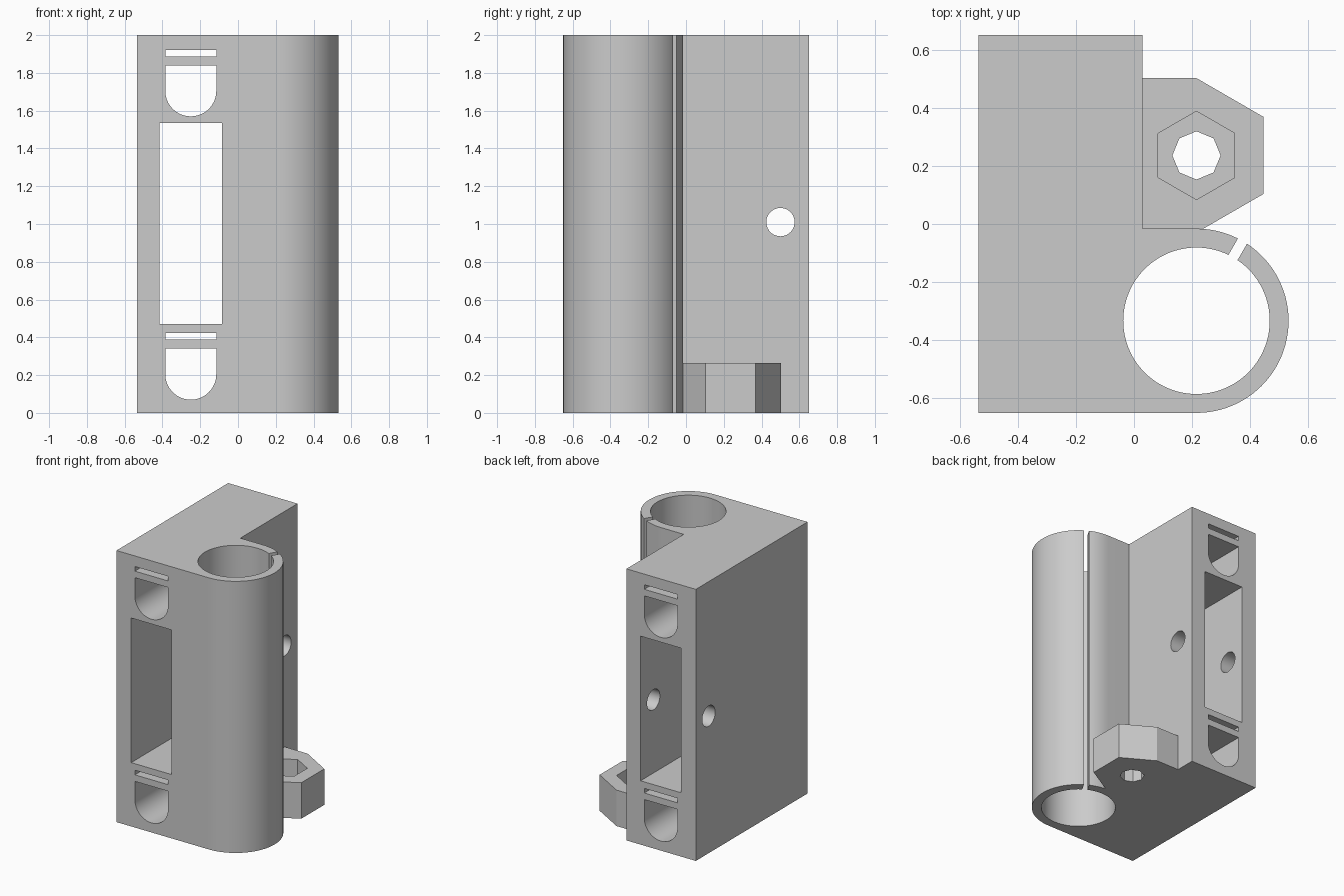
import bpy, bmesh, math

cube = bpy.data.objects.get("Cube")
if cube:
    bpy.data.objects.remove(cube, do_unlink=True)

# Single grey plastic
GREY = (0.6, 0.6, 0.6, 1.0)
plastic = bpy.data.materials.new("grey plastic")
plastic.use_nodes = True
plastic.diffuse_color = GREY
plastic.node_tree.nodes["Principled BSDF"].inputs["Base Color"].default_value = GREY


def arc(cx, cy, r, start, end, n):
    """n + 1 points along an arc, angles in degrees."""
    angles = [math.radians(start + (end - start) * i / n) for i in range(n + 1)]
    return [(cx + r * math.cos(a), cy + r * math.sin(a)) for a in angles]


def ring(cx, cy, r, n, start=0):
    return arc(cx, cy, r, start, start + 360, n)[:-1]


def rect(x0, x1, y0, y1):
    return [(x0, y0), (x1, y0), (x1, y1), (x0, y1)]


def prism(name, outline, lo, hi, axis="z"):
    """Extrude a 2D outline along an axis from lo to hi."""
    place = {"z": lambda u, v, w: (u, v, w),
             "y": lambda u, v, w: (u, w, v),
             "x": lambda u, v, w: (w, u, v)}[axis]
    bm = bmesh.new()
    bottom = [bm.verts.new(place(u, v, lo)) for u, v in outline]
    top = [bm.verts.new(place(u, v, hi)) for u, v in outline]
    bm.faces.new(bottom)
    bm.faces.new(top)
    n = len(outline)
    for i in range(n):
        j = (i + 1) % n
        bm.faces.new((bottom[i], bottom[j], top[j], top[i]))
    bmesh.ops.recalc_face_normals(bm, faces=bm.faces)
    mesh = bpy.data.meshes.new(name)
    bm.to_mesh(mesh)
    bm.free()
    mesh.materials.append(plastic)
    obj = bpy.data.objects.new(name, mesh)
    bpy.context.collection.objects.link(obj)
    return obj


def activate(obj):
    bpy.ops.object.select_all(action="DESELECT")
    obj.select_set(True)
    bpy.context.view_layer.objects.active = obj


def cut(target, cutter):
    """Subtract the cutter, then discard it."""
    mod = target.modifiers.new("cut", "BOOLEAN")
    mod.operation = "DIFFERENCE"
    mod.solver = "EXACT"
    mod.object = cutter
    activate(target)
    bpy.ops.object.modifier_apply(modifier=mod.name)
    bpy.data.objects.remove(cutter, do_unlink=True)


# Main block with the rounded bearing housing
BX, BY, R_OUT, R_IN = 0.215, -0.333, 0.317, 0.252
outline = [(-0.535, 0.65), (-0.535, -0.65)]
outline += arc(BX, BY, R_OUT, -90, 90, 48)
outline += [(0.03, -0.016), (0.03, 0.65)]
body = prism("carriage_body", outline, 0, 2)

# Bearing bore and the clamping slit at 60 degrees
cut(body, prism("bore_cutter", ring(BX, BY, R_IN, 96), -0.1, 2.1))
dx, dy, half = math.cos(math.radians(60)), math.sin(math.radians(60)), 0.018
slit = [(BX + r * dx - s * half * dy, BY + r * dy + s * half * dx)
        for r, s in ((0.2, -1), (0.4, -1), (0.4, 1), (0.2, 1))]
cut(body, prism("slit_cutter", slit, -0.1, 2.1))

# Central window running front to back
cut(body, prism("window_cutter", rect(-0.415, -0.085, 0.47, 1.535), -0.8, 0.8, "y"))

# Rod channels with round floors, each with a thin slot above
for z in (0.0, 1.5):
    channel = arc(-0.25, 0.205 + z, 0.135, 180, 360, 32)
    channel += [(-0.115, 0.34 + z), (-0.385, 0.34 + z)]
    cut(body, prism("channel_cutter", channel, -0.8, 0.8, "y"))
    slot = rect(-0.385, -0.115, 0.388 + z, 0.422 + z)
    cut(body, prism("slot_cutter", slot, -0.8, 0.8, "y"))

# Cross hole for the pulley bolt
cut(body, prism("bolt_hole_cutter", ring(0.5, 1.01, 0.075, 40), -0.8, 0.8, "x"))

# Nut trap beside the block: hexagonal pocket over an eight-sided rod hole
NX, NY = 0.215, 0.236
trap = prism("nut_trap", [(0.03, -0.016), (0.239, -0.016), (0.445, 0.103),
                          (0.445, 0.369), (NX, 0.502), (0.03, 0.502)], 0, 0.265)
cut(trap, prism("nut_cutter", ring(NX, NY, 0.152, 6, 30), 0.1, 0.4))
cut(trap, prism("rod_hole_cutter", ring(NX, NY, 0.083, 8), -0.1, 0.4))

# Smooth the curved walls, keep edges crisp
activate(body)
bpy.ops.object.shade_smooth_by_angle(angle=math.radians(30))
